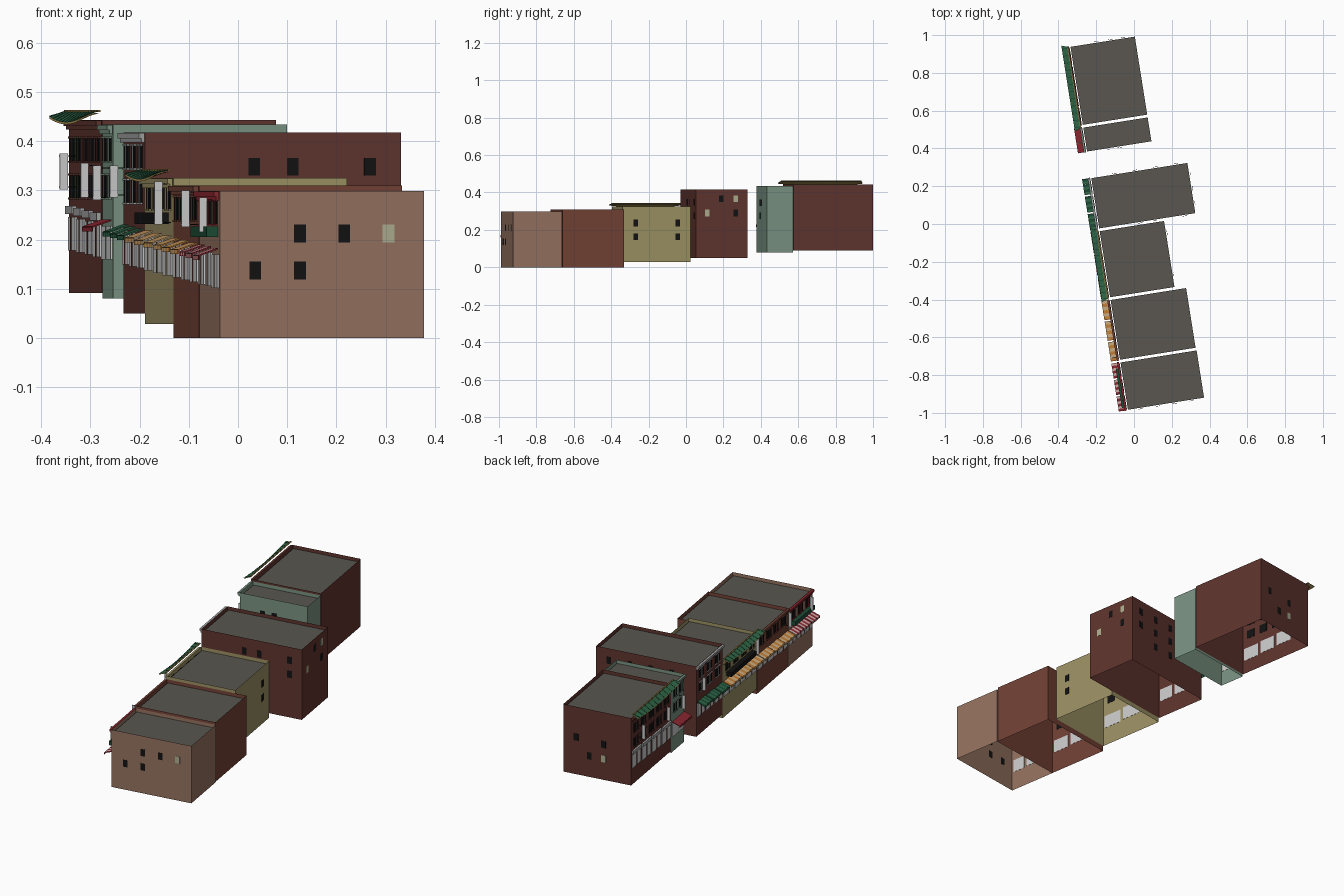
import bpy, bmesh, math

if "Cube" in bpy.data.objects:
    bpy.data.objects.remove(bpy.data.objects["Cube"])

A = math.radians(9.0)
CA, SA = math.cos(A), math.sin(A)

def P(s, t, z):
    """Street frame: s along the facades, t inward from the facade, z up."""
    return (-0.037 - SA * s + CA * t, -0.99 + CA * s + SA * t, z)

COL = {
    'tan': (.30, .165, .115), 'rust': (.17, .053, .035), 'olive': (.33, .28, .125),
    'maroon': (.115, .034, .027), 'mint': (.19, .29, .22), 'roof': (.10, .093, .08),
    'dark': (.006, .006, .006), 'lit': (.42, .42, .28), 'glass': (.55, .55, .56),
    'green': (.03, .14, .065), 'deep_green': (.012, .07, .035), 'red': (.26, .02, .03),
    'orange': (.55, .22, .04), 'sand': (.62, .42, .22), 'pink': (.65, .42, .40),
    'grey': (.36, .37, .36), 'gold': (.30, .20, .06),
}
mats = {}
for k, c in COL.items():
    mats[k] = bpy.data.materials.new(k)
    mats[k].diffuse_color = (*c, 1)

parts = {}

def faces(name, mat, verts, idx):
    bm = parts.setdefault((name, mat), bmesh.new())
    v = [bm.verts.new(P(*p)) for p in verts]
    for f in idx:
        bm.faces.new([v[i] for i in f])

BOX = [(0, 3, 2, 1), (4, 5, 6, 7), (0, 1, 5, 4), (1, 2, 6, 5), (2, 3, 7, 6), (3, 0, 4, 7)]

def slab(name, mat, s0, s1, ta, za, tb, zb, th):
    """Sloped board from outer edge (ta, za) to inner edge (tb, zb)."""
    faces(name, mat, [(s0, ta, za), (s1, ta, za), (s1, tb, zb), (s0, tb, zb),
                      (s0, ta, za + th), (s1, ta, za + th), (s1, tb, zb + th), (s0, tb, zb + th)], BOX)

def box(name, mat, s0, s1, t0, t1, z0, z1):
    slab(name, mat, s0, s1, t0, z0, t1, z0, z1 - z0)

def hood(name, s0, s1, z0, z1):
    """Tiled eave with upturned ends, gold underside."""
    n = 12
    for mat, dz in (('green', 0), ('gold', -.004)):
        v = []
        for i in range(n + 1):
            f = i / n
            s, up = s0 + (s1 - s0) * f, .013 * (2 * f - 1) ** 2
            inset = .012 * (1 - 2 * f)
            v += [(s, -.041, z0 + up + dz), (s + inset, -.008, z1 + dz)]
        faces(name, mat, v, [(2*i, 2*i+2, 2*i+3, 2*i+1) for i in range(n)])
    for i in range(n):      # tile ribs
        f = (i + .5) / n
        s, up = s0 + (s1 - s0) * f, .013 * (2 * f - 1) ** 2
        slab(name + '_ribs', 'deep_green', s - .002, s + .002, -.041, z0 + up, -.008, z1, .0015)
    slab(name + '_ridge', 'gold', s0 + .012, s1 - .012, -.011, z1 - .002, -.005, z1 - .002, .004)

def street(s):
    return .10 + .08 * s / 1.95

# name, s0, s1, depth, base, top, wall, shops, awning colours, window rows, windows per row, trim
BUILDINGS = [
    ('tan_house', 0, .265, .42, 0, .299, 'tan', 3, ('red', 'pink'), [.232], 3, 'red'),
    ('rust_house', .268, .60, .417, 0, .31, 'rust', 3, ('orange', 'sand'), [.24], 4, 'rust'),
    ('olive_house', .603, .969, .357, .028, .325, 'olive', 3, ('sand', 'orange'), [.262], 4, 'olive'),
    ('tall_house', .972, 1.253, .527, .05, .417, 'maroon', 3, ('green', 'deep_green'), [.275, .345], 3, 'grey'),
    ('mint_house', 1.384, 1.524, .357, .08, .434, 'mint', 1, ('red', 'red'), [.285, .36], 2, 'mint'),
    ('end_house', 1.527, 1.957, .357, .091, .443, 'maroon', 4, None, [.285, .36], 5, 'maroon'),
]
for name, s0, s1, d, z0, z1, wall, shops, awn, rows, nw, trim in BUILDINGS:
    # open shell of walls and a sunken roof
    faces(name + '_walls', wall, [(s, t, z) for z in (z0, z1) for s, t in ((s0, 0), (s0, d), (s1, d), (s1, 0))],
          [(0, 1, 5, 4), (1, 2, 6, 5), (2, 3, 7, 6), (3, 0, 4, 7)])
    g = .006
    faces(name + '_roof', 'roof', [(s0+g, g, z1-.015), (s0+g, d-g, z1-.015), (s1-g, d-g, z1-.015), (s1-g, g, z1-.015)],
          [(0, 1, 2, 3)])
    # cornice
    box(name + '_cornice', trim, s0 + .002, s1 - .002, -.012, -.001, z1 - .012, z1 - .001)
    box(name + '_cornice', trim, s0 + .002, s1 - .002, -.007, -.001, z1 - .02, z1 - .012)
    # shop windows, boards and awnings following the street slope
    w = (s1 - s0) / shops
    for i in range(shops):
        a, b = s0 + w * i + .008, s0 + w * (i + 1) - .008
        zb = street((a + b) / 2)
        box(name + '_shop_window', 'glass', a, b, -.004, .001, zb, zb + .068)
        box(name + '_shop_mullion', wall, (a + b) / 2 - .002, (a + b) / 2 + .002, -.006, -.003, zb, zb + .068)
        if awn:
            n = 6
            sw = (b - a + .008) / n
            for k in range(n):
                x = a - .004 + sw * k
                slab(name + '_awning', awn[k % 2], x, x + sw, -.042, zb + .064, -.003, zb + .078, .003)
                box(name + '_awning', awn[k % 2], x, x + sw, -.043, -.041, zb + .057, zb + .066)
        else:
            box(name + '_sign_board', 'grey', a, b, -.01, -.001, zb + .074, zb + .09)
    # upper windows with sill and lintel
    w = (s1 - s0 - .02) / nw
    for z in rows:
        for i in range(nw):
            c = s0 + .01 + w * (i + .5)
            h = min(.024, w * .3)
            box(name + '_window', 'dark', c - h, c + h, -.003, .001, z, z + .045)
            box(name + '_window_bar', trim, c - .002, c + .002, -.005, -.002, z, z + .045)
            for zz in (z - .004, z + .045):
                box(name + '_window_trim', trim, c - h - .004, c + h + .004, -.006, -.001, zz, zz + .004)

# curved eaves
hood('olive_house_eave', .59, .985, .322, .341)
hood('end_house_eave', 1.505, 1.965, .438, .461)

# projecting sign boxes
box('olive_house_balcony', 'dark', .66, .93, -.028, -.001, .232, .255)
box('tan_house_sign', 'deep_green', .02, .23, -.024, -.001, .205, .226)

# hanging banners with brackets
for s, z, h in ((1.87, .302, .073), (1.60, .285, .07), (1.44, .28, .07), (1.22, .285, .065),
                (.64, .23, .088), (.29, .225, .075), (.06, .215, .07)):
    box('banner', 'glass', s - .003, s + .003, -.033, -.017, z, z + h)
    for zz in (z + .004, z + h - .006):
        box('banner_bracket', 'dark', s - .001, s + .001, -.034, 0, zz, zz + .002)

# side and rear windows: (wall position, height, lit)
def end_windows(name, s, items):
    for t, z, lit in items:
        box(name, 'lit' if lit else 'dark', s - .001, s + .001, t - .012, t + .012, z - .018, z + .018)

def rear_windows(name, t, items):
    for s, z, lit in items:
        box(name, 'lit' if lit else 'dark', s - .012, s + .012, t - .001, t + .001, z - .018, z + .018)

end_windows('tan_house_side_window', 0, [(.073, .137, 0), (.165, .137, 0), (.165, .212, 0), (.256, .212, 0), (.347, .212, 1)])
end_windows('tall_house_south_window', .972, [(.225, .348, 0), (.304, .348, 0), (.463, .348, 0), (.463, .275, 0)])
end_windows('tall_house_north_window', 1.253, [(t, z, 0) for t in (.13, .24, .35, .46) for z in (.2, .28, .355)
                                              if (t, z) not in ((.13, .2), (.46, .2))])
end_windows('mint_house_side_window', 1.384, [(.12, .345, 0), (.12, .275, 0), (.18, .345, 0)])
end_windows('end_house_side_window', 1.957, [(.29, .285, 0), (.145, .275, 0), (.22, .2, 0), (.145, .2, 1)])
rear_windows('olive_house_rear_window', .357, [(s, z, 0) for s in (.673, .90) for z in (.163, .237)])
rear_windows('tall_house_rear_window', .527, [(1.033, .29, 1), (1.11, .367, 0), (1.187, .367, 1), (1.187, .29, 0)])

# turn the collected parts into objects
for (name, mat), bm in parts.items():
    bmesh.ops.recalc_face_normals(bm, faces=bm.faces) if 'eave' not in name and 'roof' not in name else None
    me = bpy.data.meshes.new(name)
    bm.to_mesh(me)
    bm.free()
    me.materials.append(mats[mat])
    bpy.context.collection.objects.link(bpy.data.objects.new(name, me))

for m in bpy.data.materials:
    if m.users and not m.is_grease_pencil:
        m.use_nodes = True
        m.node_tree.nodes["Principled BSDF"].inputs["Base Color"].default_value = m.diffuse_color
